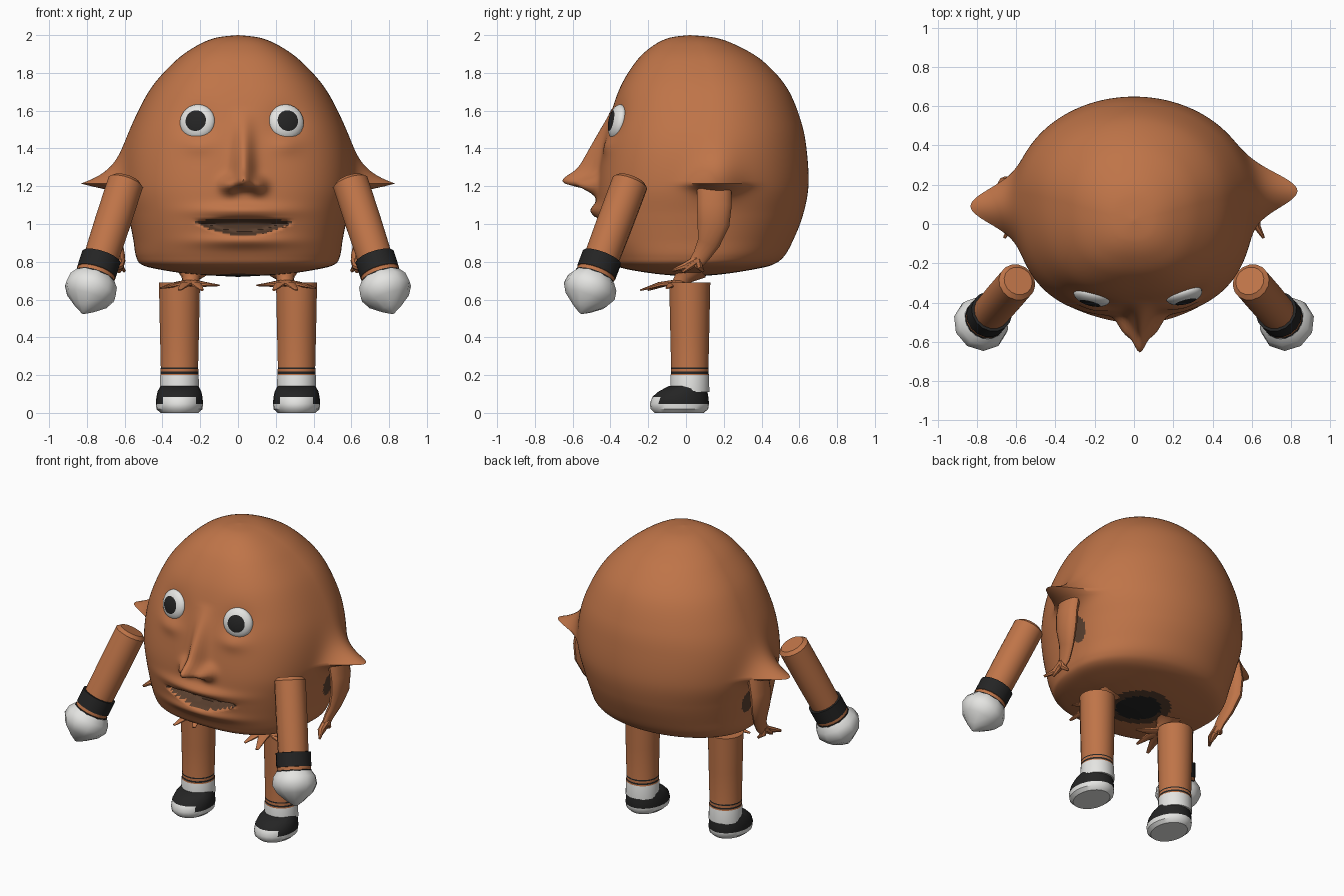
import bpy, bmesh, math
from mathutils import Vector, Matrix

if "Cube" in bpy.data.objects:
    bpy.data.objects.remove(bpy.data.objects["Cube"])


def material(name, rgb):
    m = bpy.data.materials.new(name)
    m.diffuse_color = (*rgb, 1)
    m.use_nodes = True
    m.node_tree.nodes["Principled BSDF"].inputs["Base Color"].default_value = m.diffuse_color
    return m


SKIN, BLACK, WHITE, DARK = 0, 1, 2, 3
MATS = [material("orange_skin", (0.52, 0.175, 0.065)), material("black", (0.018, 0.018, 0.018)),
        material("white", (0.78, 0.78, 0.76)), material("dark_brown", (0.10, 0.05, 0.028))]


def finish(name, bm, angle=40):
    bmesh.ops.recalc_face_normals(bm, faces=bm.faces)
    me = bpy.data.meshes.new(name)
    bm.to_mesh(me)
    bm.free()
    for m in MATS:
        me.materials.append(m)
    me.shade_smooth()
    me.set_sharp_from_angle(angle=math.radians(angle))
    ob = bpy.data.objects.new(name, me)
    bpy.context.collection.objects.link(ob)
    return ob


def loft(rings, mats=None):
    """Skin a list of point rings, with one material per band."""
    bm = bmesh.new()
    vs = [[bm.verts.new(p) for p in r] for r in rings]
    n = len(rings[0])
    for i in range(len(vs) - 1):
        for j in range(n):
            k = (j + 1) % n
            f = bm.faces.new((vs[i][j], vs[i][k], vs[i + 1][k], vs[i + 1][j]))
            f.material_index = mats[i] if mats else SKIN
    bm.faces.new(vs[0]).material_index = mats[0] if mats else SKIN
    bm.faces.new(vs[-1]).material_index = mats[-1] if mats else SKIN
    return bm


def tube(name, path, radii, sides=16, mats=None, flat=1.0):
    """Tapered tube along a path; flat squashes it along x or z."""
    pts = [Vector(p) for p in path]
    rings = []
    for i, p in enumerate(pts):
        d = (pts[min(i + 1, len(pts) - 1)] - pts[max(i - 1, 0)]).normalized()
        ref = Vector((0, 1, 0)) if abs(d.z) > 0.7 else Vector((0, 0, 1))
        a = d.cross(ref).normalized()
        b = d.cross(a)
        fa, fb = (flat, 1) if abs(d.z) > 0.7 else (1, flat)
        rings.append([p + radii[i] * (a * fa * math.cos(t) + b * fb * math.sin(t))
                      for t in (2 * math.pi * (j + 0.5) / sides for j in range(sides))])
    return finish(name, loft(rings, mats))


def gauss(v, c, s):
    return math.exp(-((v - c) / s) ** 2)


def smooth(t):
    t = max(0.0, min(1.0, t))
    return t * t * (3 - 2 * t)


# Egg-shaped body: height, half width, front y, back y
ROWS = [(2.0, 0, .02, .02), (1.985, .12, -.09, .16), (1.94, .225, -.18, .28),
        (1.86, .335, -.265, .41), (1.72, .46, -.35, .535), (1.54, .553, -.41, .61),
        (1.38, .60, -.445, .64), (1.2, .61, -.47, .648), (1.05, .58, -.47, .62),
        (.92, .555, -.445, .57), (.83, .54, -.41, .52), (.785, .51, -.38, .46),
        (.76, .42, -.31, .36), (.735, .25, -.15, .2), (.72, 0, .03, .03)]


def spline_rows(steps):
    out = []
    for i in range(len(ROWS) - 1):
        q = [ROWS[max(0, min(len(ROWS) - 1, i + k))] for k in (-1, 0, 1, 2)]
        for s in range(steps):
            t = s / steps
            out.append([.5 * (2 * b + (c - a) * t + (2 * a - 5 * b + 4 * c - d) * t * t
                              + (3 * b - a - 3 * c + d) * t ** 3) for a, b, c, d in zip(*q)])
    return out[1:]


def mouth_edge(x, z):
    """Distance inside the mouth opening, negative outside."""
    u = (x - .03) / .28
    return min(1.035 - .02 * u * u - z, z - (.935 + .085 * u * u)) if abs(u) < 1 else -1


def sculpt(x, y, z):
    if y < 0.05 and z > .8:
        ramp = max(0, min(1, (1.62 - z) / .37)) ** 1.2
        drop = smooth((z - 1.165) / .06)
        dy = .13 * ramp * drop * gauss(x, .03, .05)                  # nose ridge
        dy += .05 * gauss(x, .03, .045) * gauss(z, 1.23, .045)       # nose tip
        for c in (-.045, .105):                                      # nostril wings
            dy += .085 * gauss(x, c, .045) * gauss(z, 1.205, .042)
        u = (x - .03) / .28
        dy += .035 * gauss(z, 1.07, .035) * math.exp(-u * u * 1.5)   # lips
        dy += .03 * gauss(z, .91, .035) * math.exp(-u * u * 1.5)
        dy -= .09 * smooth(mouth_edge(x, z) / .025)                  # mouth hollow
        for c in (-.21, .255):                                       # sockets and eye bags
            dy += .018 * gauss(x, c, .08) * gauss(z, 1.42, .05)
            dy -= .02 * gauss(x, c, .1) * gauss(z, 1.54, .09)
        y -= dy * smooth((0.05 - y) / .2)
    # pointed ears drawn out of the sides
    ear_y = .17 if x > 0 else .09
    dz = z - 1.21
    pull = .235 * math.exp(-abs(dz) / (.075 if dz > 0 else .03)) * gauss(y, ear_y, .12)
    x += math.copysign(pull * smooth((abs(x) - .4) / .15), x)
    return Vector((x, y, z))


N = 256
rings = []
for z, w, yf, yb in spline_rows(12):
    yc = yf + (yb - yf) * .55
    ring = []
    for j in range(N):
        a = 2 * math.pi * j / N
        c, s = math.cos(a), math.sin(a)
        n = 2.6 if s < 0 else 2.0
        r = (abs(c) ** n + abs(s) ** n) ** (-1 / n)
        ring.append(sculpt(w * r * c, yc + r * s * ((yc - yf) if s < 0 else (yb - yc)), z))
    rings.append(ring)
bm = loft(rings)
for f in bm.faces:
    p = f.calc_center_median()
    if p.y < -.2 and mouth_edge(p.x, p.z) > .004:
        f.material_index = DARK
    if p.z < .77:                                # dark patch underneath
        r = math.hypot(p.x, p.y - .04)
        f.material_index = BLACK if r < .14 else DARK if r < .2 else SKIN
    if abs(p.x) > .5 and math.hypot((p.y - .15) / .06, (p.z - 1.02) / .08) < 1:
        f.material_index = DARK                  # armpits
body = finish("body", bm, 60)

for s, side in ((1, "right"), (-1, "left")):
    # Eye: flattened ball set on the face, with a pupil cap
    ex = .255 if s > 0 else -.215
    v = min((v.co for v in body.data.vertices if v.co.y < 0),
            key=lambda c: (c.x - ex) ** 2 + (c.z - 1.54) ** 2)
    bm = bmesh.new()
    bmesh.ops.create_uvsphere(bm, u_segments=24, v_segments=20, radius=1,
                              matrix=Matrix.Rotation(math.pi / 2, 4, 'X'))
    for f in bm.faces:
        p = f.calc_center_median()
        f.material_index = BLACK if p.y < 0 and math.hypot(p.x, p.z) < .6 else WHITE
    eye = finish("eye_" + side, bm)
    eye.scale = (.095, .045, .095)
    eye.rotation_euler = (-.2, 0, .25 * s)
    eye.location = (ex, v.y, 1.54)

    # Arm with striped cuff and pointed mitten hand
    top, d = Vector((.59 * s, -.29, 1.235)), Vector((.29 * s, -.335, -.89)).normalized()
    ts = [0, .02, .25, .46, .461, .55, .551, .57, .571, .585]
    rs = [.075, .097, .097, .094, .108, .108, .104, .104, .108, .108]
    tube("arm_" + side, [top + d * t for t in ts], rs, 16,
         [SKIN] * 3 + [BLACK] * 2 + [SKIN] * 2 + [BLACK] * 2)
    tube("hand_" + side, [top + d * t for t in (.575, .61, .66, .71, .76, .79)],
         [.11, .135, .143, .115, .055, .01], 10, [WHITE] * 5)

    # Leg with stripes and sock
    zs = [.69, .45, .24, .232, .218, .207, .2, .11]
    tube("leg_" + side, [(.31 * s, .02, z) for z in zs],
         [.11, .105, .1, .101, .101, .101, .103, .105], 20,
         [SKIN, SKIN, BLACK, SKIN, BLACK, SKIN, WHITE])

    # Shoe: height, centre y, half width, half length
    shoe = [(0, -.035, .1, .13), (.02, -.035, .122, .152), (.048, -.035, .125, .157),
            (.085, -.03, .122, .148), (.115, -.015, .115, .128), (.142, .01, .1, .1)]
    bm = loft([[(s * .31 + a * math.cos(t), y + b * math.sin(t), z)
                for t in (2 * math.pi * j / 24 for j in range(24))] for z, y, a, b in shoe],
              [WHITE, WHITE, BLACK, BLACK, BLACK])
    for f in bm.faces:
        p = f.calc_center_median()
        if p.y < -.1 and p.z < .09 and abs(p.x - s * .31) < .08:
            f.material_index = WHITE             # pale toe cap
    finish("shoe_" + side, bm)

    # Limp little arm hanging below the ear, with fingers
    tube("small_arm_" + side, [(x * s, y, z) for x, y, z in
         ((.64, .15, 1.21), (.66, .15, 1.1), (.66, .145, 1.0), (.64, .12, .9),
          (.62, .08, .83), (.62, .04, .78))],
         [.09, .092, .085, .06, .045, .035], 14, flat=.5)
    for i, (x, y, z) in enumerate(((.66, -.07, .755), (.63, -.02, .745), (.6, .09, .75))):
        tube(f"small_finger_{side}_{i}", [(.62 * s, .06, .81), (.625 * s, (y + .05) / 2, .775), (x * s, y, z)],
             [.025, .02, .008], 8)

    # Webbed little foot under the body
    tube("small_ankle_" + side, [(.24 * s, .02, .77), (.25 * s, -.01, .72), (.25 * s, -.04, .675)],
         [.1, .05, .04], 12)
    for i, (x, y, z) in enumerate(((.1, -.1, .675), (.19, -.2, .65), (.31, -.24, .65), (.41, -.1, .66))):
        tube(f"small_toe_{side}_{i}", [(.25 * s, -.03, .69), ((x + .25) / 2 * s, y / 2 - .02, .68), (x * s, y, z)],
             [.045, .03, .01], 8, flat=.45)
